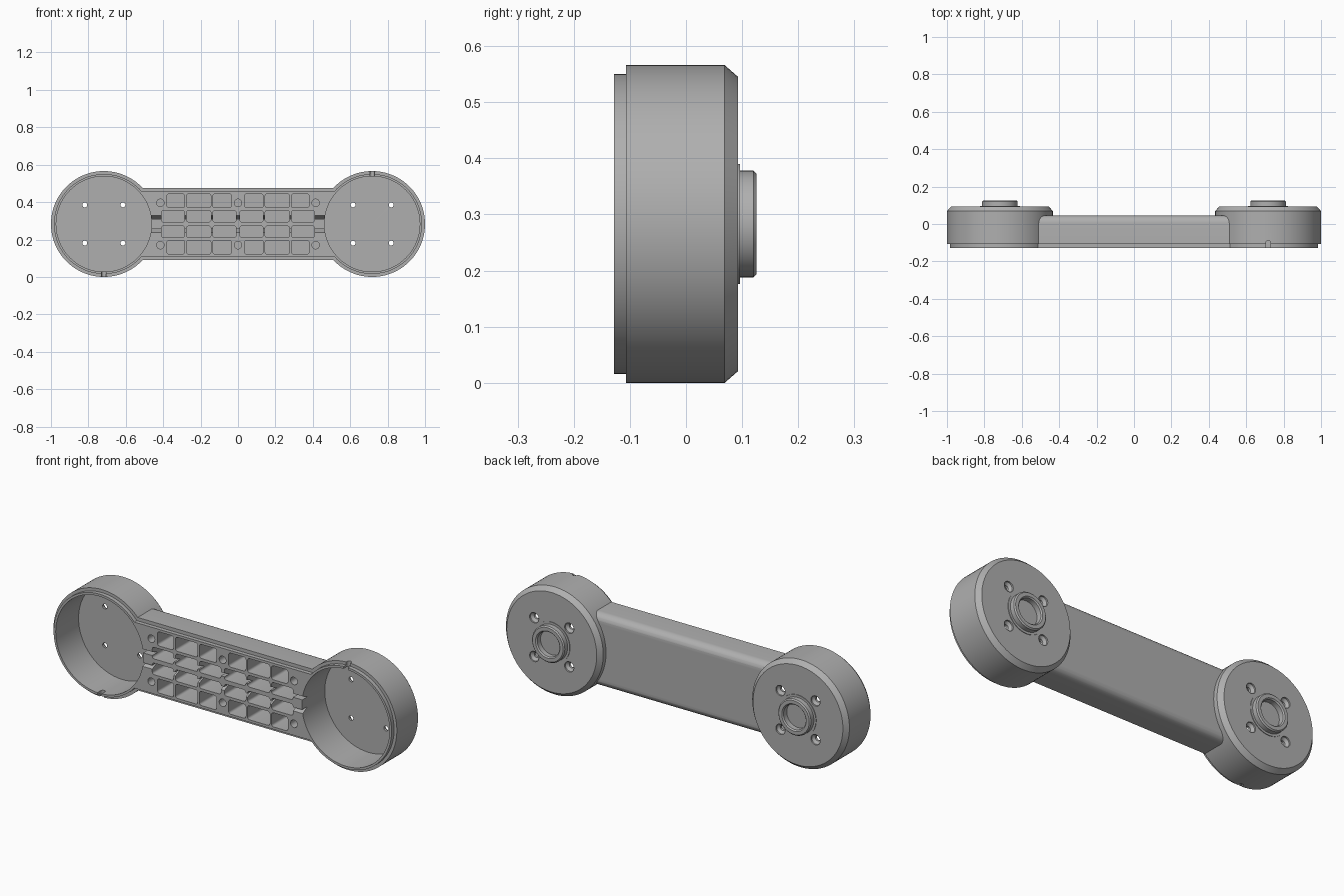
import bpy, bmesh, math
from mathutils import Vector, Matrix

if "Cube" in bpy.data.objects:
    bpy.data.objects.remove(bpy.data.objects["Cube"], do_unlink=True)

CX, CZ = 0.717, 0.283          # cup centre
FRONT, STEP = -0.128, -0.107   # lip face and shoulder behind it
FLOOR, BACK = 0.062, 0.093     # cup floor, inside and outside

grey = bpy.data.materials.new("plain grey")
grey.use_nodes = True
grey.diffuse_color = (0.43, 0.43, 0.43, 1)
grey.node_tree.nodes["Principled BSDF"].inputs["Base Color"].default_value = (0.43, 0.43, 0.43, 1)


def finish(name, bm):
    bmesh.ops.remove_doubles(bm, verts=bm.verts, dist=1e-5)
    bmesh.ops.recalc_face_normals(bm, faces=bm.faces)
    mesh = bpy.data.meshes.new(name)
    bm.to_mesh(mesh)
    bm.free()
    mesh.materials.append(grey)
    ob = bpy.data.objects.new(name, mesh)
    bpy.context.collection.objects.link(ob)
    return ob


def add_lathe(bm, profile, x, z, steps=96):
    """Spin (radius, y) points about an axis along y through (x, z)."""
    verts = [bm.verts.new((x + r, y, z)) for r, y in profile]
    edges = [bm.edges.new(pair) for pair in zip(verts, verts[1:])]
    bmesh.ops.spin(bm, geom=verts + edges, cent=(x, 0, z), axis=(0, 1, 0),
                   angle=2 * math.pi, steps=steps, use_duplicate=False)
    bmesh.ops.remove_doubles(bm, verts=bm.verts, dist=1e-5)


def add_prism(bm, points, x0, x1):
    """Extrude a (y, z) outline along x."""
    face = bm.faces.new([bm.verts.new((x0, y, z)) for y, z in points])
    out = bmesh.ops.extrude_face_region(bm, geom=[face])
    moved = [v for v in out["geom"] if isinstance(v, bmesh.types.BMVert)]
    bmesh.ops.translate(bm, verts=moved, vec=(x1 - x0, 0, 0))


def add_box(bm, lo, hi, corner=0):
    """Box from lo to hi, with the edges along y rounded."""
    lo, hi = Vector(lo), Vector(hi)
    mat = Matrix.Translation((lo + hi) / 2) @ Matrix.Diagonal((*(hi - lo), 1))
    verts = bmesh.ops.create_cube(bm, size=1, matrix=mat)["verts"]
    if corner:
        edges = {e for v in verts for e in v.link_edges
                 if abs(e.verts[0].co.y - e.verts[1].co.y) > 1e-4}
        bmesh.ops.bevel(bm, geom=list(edges), offset=corner, segments=4,
                        profile=0.5, affect='EDGES')


def carve(ob, cutters):
    for cutter in cutters:
        mod = ob.modifiers.new("cut", 'BOOLEAN')
        mod.operation, mod.solver, mod.object = 'DIFFERENCE', 'EXACT', cutter
    bpy.context.view_layer.update()
    deps = bpy.context.evaluated_depsgraph_get()
    mesh = bpy.data.meshes.new_from_object(ob.evaluated_get(deps))
    ob.modifiers.clear()
    ob.data = mesh


# Sloped cable channels running from cup to cup
bm = bmesh.new()
for s in (-1, 1):
    add_prism(bm, [(FRONT - 0.01, CZ + s * 0.026), (FRONT - 0.01, CZ + s * 0.05),
                   (FRONT + 0.04, CZ + s * 0.028), (FRONT + 0.04, CZ + s * 0.026)], -0.6, 0.6)
channels = finish("channel_cutter", bm)

# Grid of pockets, mirrored about the centre
bm = bmesh.new()
rows = [(0.087, 0.161, [(0.035, 0.135), (0.145, 0.275), (0.285, 0.38)]),
        (0.011, 0.072, [(0.01, 0.135), (0.145, 0.275), (0.285, 0.41)])]
for sx in (-1, 1):
    for sz in (-1, 1):
        for z0, z1, columns in rows:
            za, zb = sorted((CZ + sz * z0, CZ + sz * z1))
            for x0, x1 in columns:
                xa, xb = sorted((sx * x0, sx * x1))
                add_box(bm, (xa, FRONT - 0.02, za), (xb, 0.02, zb), 0.012)
pockets = finish("pocket_cutter", bm)

# Screw sockets in the grid
bm = bmesh.new()
for x in (-0.415, 0, 0.415):
    for s in (-1, 1):
        add_lathe(bm, [(0, FRONT - 0.02), (0.02, FRONT - 0.02), (0.02, -0.02), (0, -0.02)],
                  x, CZ + s * 0.113, 24)
sockets = finish("socket_cutter", bm)

# Space occupied by the cups
bm = bmesh.new()
for s in (-1, 1):
    add_lathe(bm, [(0, -0.2), (0.262, -0.2), (0.262, 0.2), (0, 0.2)], s * CX, CZ)
bores = finish("bore_cutter", bm)

# Connecting bar: stepped front lip and rounded back edges
half, lip, rear, rad = 0.192, 0.174, 0.045, 0.04
upper = [(FRONT, lip), (STEP, lip), (STEP, half)]
for i in range(9):
    a = math.pi / 2 * i / 8
    upper.append((rear - rad + rad * math.sin(a), half - rad + rad * math.cos(a)))
outline = [(y, CZ + z) for y, z in upper] + [(y, CZ - z) for y, z in reversed(upper)]
bm = bmesh.new()
add_prism(bm, outline, -0.6, 0.6)
bar = finish("connecting_bar", bm)
carve(bar, [bores, pockets, sockets, channels])
parts, helpers = [bar], [channels, pockets, sockets, bores]

# Cups with lip, chamfered back and hollow boss
cup_profile = [(0, FLOOR), (0.255, FLOOR), (0.255, FRONT), (0.267, FRONT), (0.267, STEP),
               (0.283, STEP), (0.283, 0.069), (0.262, BACK), (0.107, BACK), (0.107, 0.096),
               (0.095, 0.096), (0.095, 0.12), (0.089, 0.126), (0.071, 0.126),
               (0.065, 0.12), (0.065, BACK), (0, BACK)]
for s, side in ((1, "left"), (-1, "right")):
    bm = bmesh.new()
    add_lathe(bm, cup_profile, s * CX, CZ)
    cup = finish(side + "_cup", bm)

    # Countersunk screw holes
    bm = bmesh.new()
    for dx in (-0.102, 0.102):
        for dz in (-0.102, 0.102):
            add_lathe(bm, [(0, 0.03), (0.013, 0.03), (0.013, 0.074), (0.027, 0.085),
                           (0.027, 0.12), (0, 0.12)], s * CX + dx, CZ + dz, 24)
    holes = finish("hole_cutter", bm)

    # Round-ended cable notch: top of the left cup, bottom of the right
    bm = bmesh.new()
    x, r = s * CX, 0.012
    za, zb = sorted((CZ + s * 0.24, CZ + s * 0.30))
    ring = [(x - r, FRONT - 0.02), (x + r, FRONT - 0.02)]
    ring += [(x + r * math.cos(math.pi * i / 10), -0.1 + r * math.sin(math.pi * i / 10))
             for i in range(11)]
    face = bm.faces.new([bm.verts.new((px, py, za)) for px, py in ring])
    out = bmesh.ops.extrude_face_region(bm, geom=[face])
    bmesh.ops.translate(bm, vec=(0, 0, zb - za),
                        verts=[v for v in out["geom"] if isinstance(v, bmesh.types.BMVert)])
    notch = finish("notch_cutter", bm)

    carve(cup, [holes, notch, channels])
    parts.append(cup)
    helpers += [holes, notch]

for ob in helpers:
    bpy.data.objects.remove(ob, do_unlink=True)

# Smooth the round surfaces, keep the edges crisp
bpy.ops.object.select_all(action='DESELECT')
for ob in parts:
    ob.select_set(True)
bpy.context.view_layer.objects.active = bar
bpy.ops.object.shade_smooth_by_angle(angle=math.radians(30))
